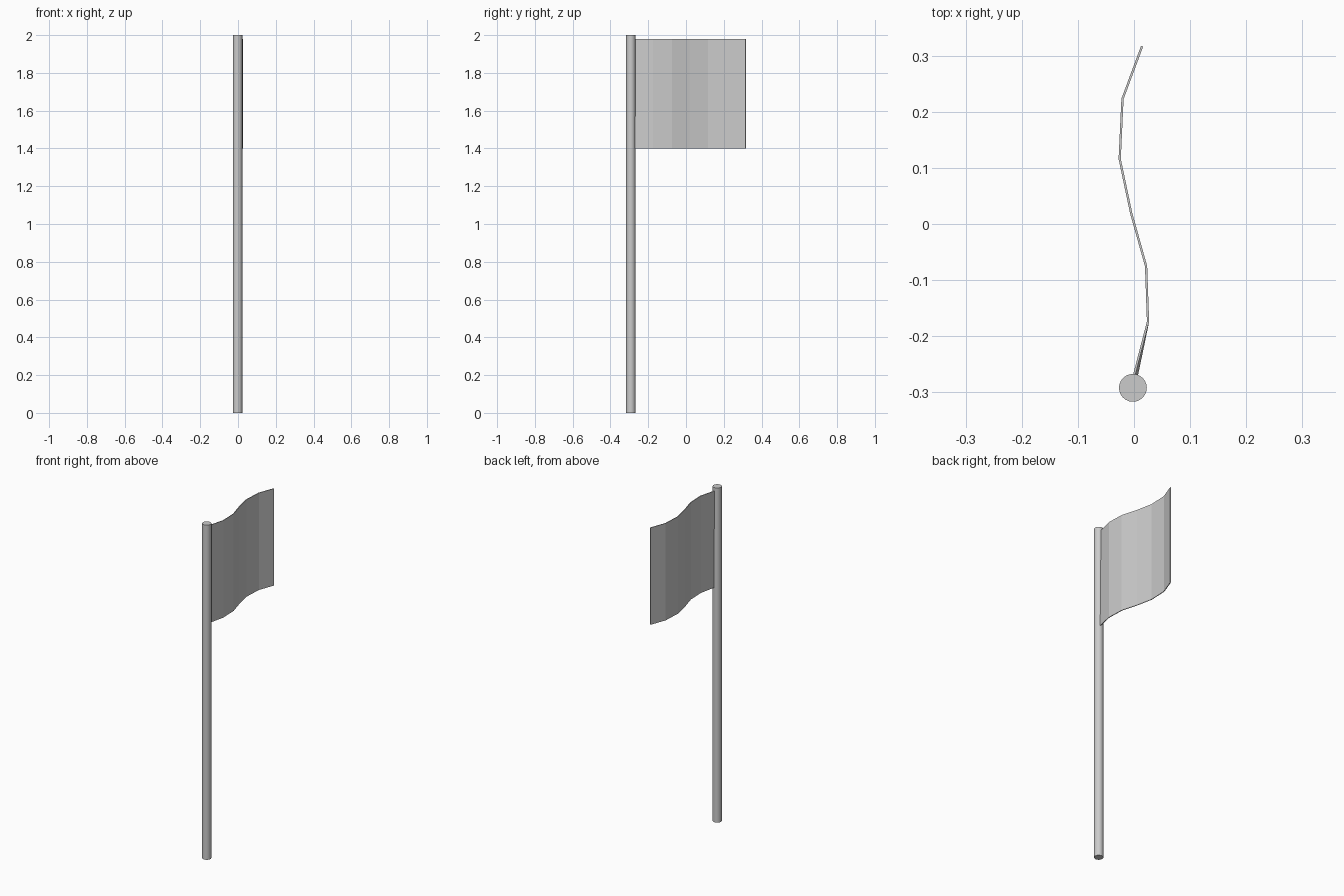
import bpy, bmesh

if "Cube" in bpy.data.objects:
    bpy.data.objects.remove(bpy.data.objects["Cube"])

# Pole: tall capped cylinder
bpy.ops.mesh.primitive_cylinder_add(vertices=24, radius=0.0248, depth=2,
                                    location=(-0.002, -0.292, 1))
pole = bpy.context.object
pole.name = "pole"
bpy.ops.object.shade_smooth_by_angle()

# Flag: wavy top-view path, extruded upwards
path = [(0.0, -0.270), (0.025, -0.174), (0.0215, -0.075), (-0.005, 0.019),
        (-0.0255, 0.116), (-0.0205, 0.223), (0.0145, 0.317)]
z_low, z_high = 1.40, 1.98
bm = bmesh.new()
columns = []
for i, (x, y) in enumerate(path):
    lean = 0.005 if i == 0 else 0    # lower hoist corner is slightly skewed
    columns.append((bm.verts.new((x + lean, y, z_low)),
                    bm.verts.new((x, y, z_high))))
for (a, b), (c, d) in zip(columns, columns[1:]):
    bm.faces.new((a, c, d, b))
mesh = bpy.data.meshes.new("flag")
bm.to_mesh(mesh)
bm.free()
flag = bpy.data.objects.new("flag", mesh)
bpy.context.collection.objects.link(flag)

# Cloth thickness
cloth = flag.modifiers.new("cloth_thickness", 'SOLIDIFY')
cloth.thickness = 0.004
cloth.offset = 0
